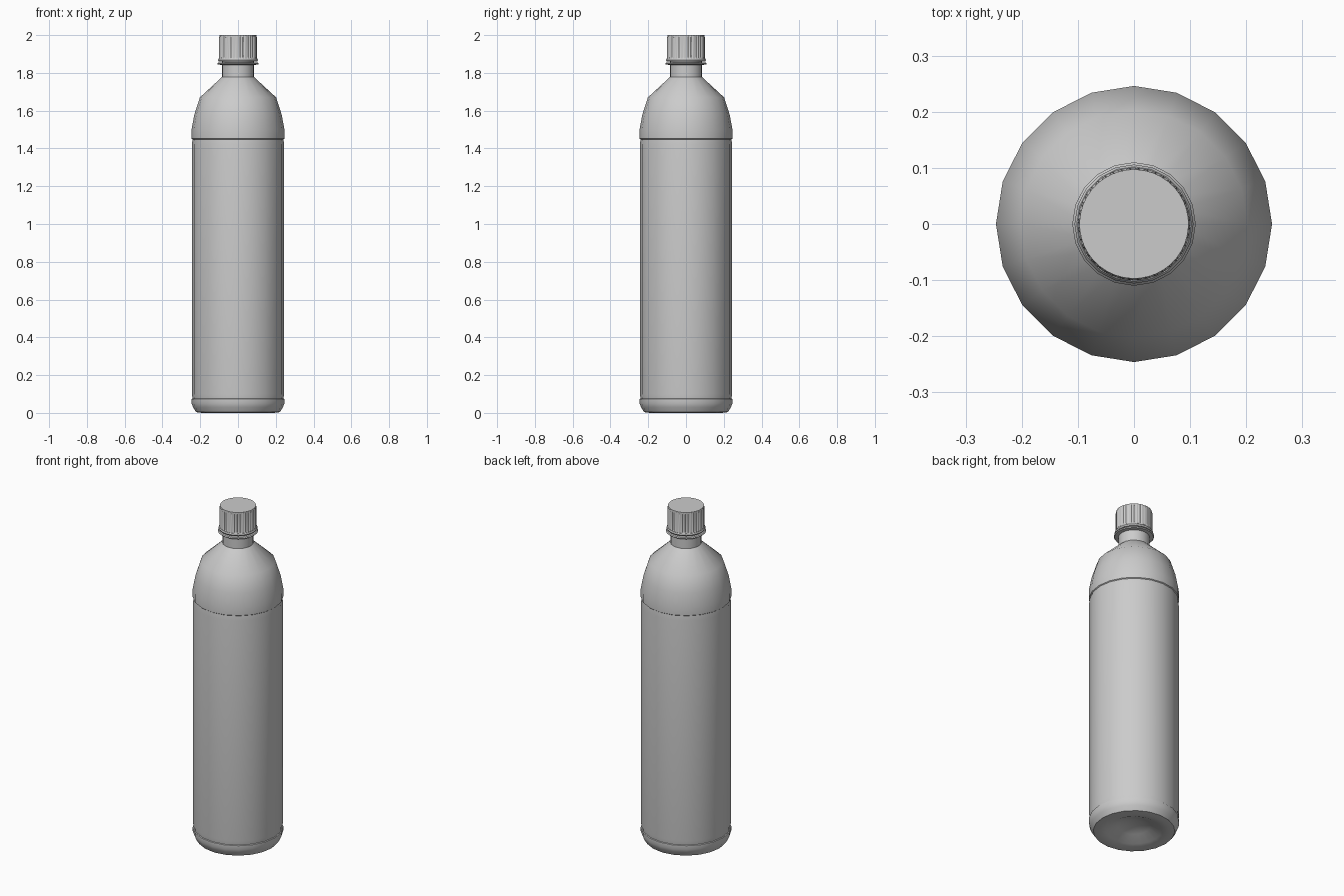
import bpy, bmesh, math

if "Cube" in bpy.data.objects:
    bpy.data.objects.remove(bpy.data.objects["Cube"])

SIDES = 20


def lathe(name, profile, sides=SIDES, angle=35, radius_mod=None):
    """Revolve (radius, z) points about z; radius 0 closes to a pole."""
    bm = bmesh.new()
    rings = []
    for j, (r, z) in enumerate(profile):
        if r == 0:
            rings.append([bm.verts.new((0, 0, z))])
            continue
        ring = []
        for i in range(sides):
            a = 2 * math.pi * i / sides
            rr = r - (radius_mod(i, j) if radius_mod else 0)
            ring.append(bm.verts.new((rr * math.cos(a), rr * math.sin(a), z)))
        rings.append(ring)
    for lo, hi in zip(rings, rings[1:]):
        for i in range(sides):
            k = (i + 1) % sides
            if len(lo) == 1:
                bm.faces.new((lo[0], hi[k], hi[i]))
            elif len(hi) == 1:
                bm.faces.new((lo[i], lo[k], hi[0]))
            else:
                bm.faces.new((lo[i], lo[k], hi[k], hi[i]))
    bmesh.ops.recalc_face_normals(bm, faces=bm.faces)
    mesh = bpy.data.meshes.new(name)
    bm.to_mesh(mesh)
    bm.free()
    obj = bpy.data.objects.new(name, mesh)
    bpy.context.collection.objects.link(obj)
    bpy.ops.object.select_all(action='DESELECT')
    obj.select_set(True)
    bpy.context.view_layer.objects.active = obj
    bpy.ops.object.shade_smooth_by_angle(angle=math.radians(angle))
    return obj


# Bottle: dimpled base, recessed label area, shoulder, neck
lathe("bottle_body", [
    (0, 0.05), (0.04, 0.05), (0.09, 0.035), (0.15, 0.008), (0.19, 0.0),
    (0.222, 0.004), (0.238, 0.03), (0.246, 0.05), (0.246, 0.074),
    (0.241, 0.076), (0.244, 0.10), (0.244, 1.42), (0.241, 1.448),
    (0.246, 1.452), (0.246, 1.50), (0.231, 1.58), (0.202, 1.67),
    (0.085, 1.778), (0.085, 1.97)], angle=40)

# Support ring around the neck
lathe("neck_ring", [(0.084, 1.842), (0.106, 1.844), (0.110, 1.849),
                    (0.106, 1.854), (0.084, 1.856)])

# Tamper band under the cap
lathe("tamper_band", [(0.086, 1.860), (0.102, 1.860), (0.106, 1.868),
                      (0.102, 1.875), (0.086, 1.875)])

# Ribbed cap: four segments per rib, grooves only along the side wall
CAP_RIBS = 40


def grooves(i, j):
    return 0.004 if j in (2, 3) and i % 4 in (0, 1) else 0


lathe("ribbed_cap", [(0.086, 1.876), (0.100, 1.876), (0.100, 1.884),
                     (0.100, 1.988), (0.097, 2.0), (0, 2.0)],
      sides=CAP_RIBS * 4, angle=30, radius_mod=grooves)
